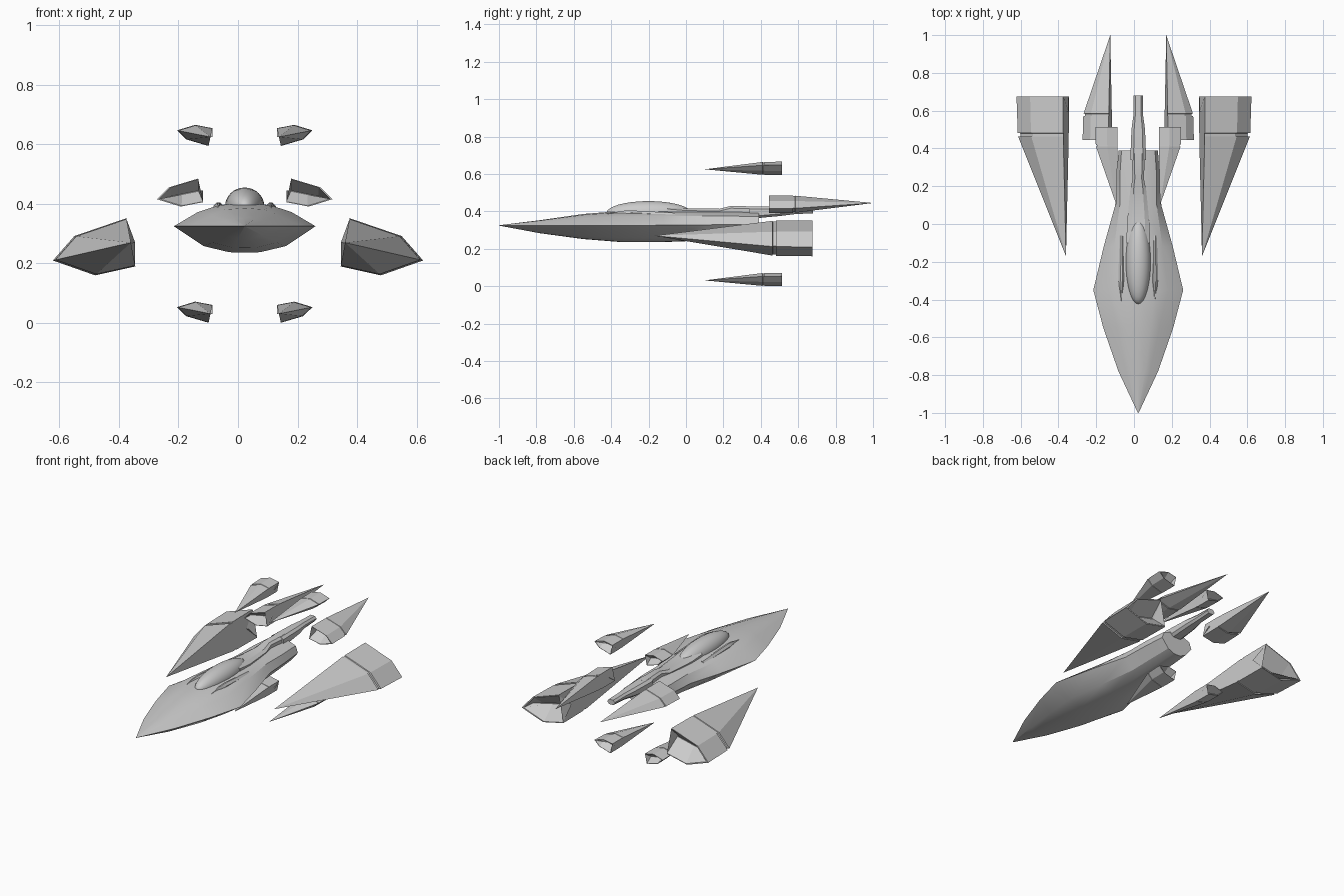
import bpy, bmesh, math

if "Cube" in bpy.data.objects:
    bpy.data.objects.remove(bpy.data.objects["Cube"])

CX = 0.0225  # centre line of the hull


def finish(bm, name, angle=25):
    bmesh.ops.remove_doubles(bm, verts=bm.verts, dist=0.0005)
    bmesh.ops.recalc_face_normals(bm, faces=bm.faces)
    me = bpy.data.meshes.new(name)
    bm.to_mesh(me)
    bm.free()
    ob = bpy.data.objects.new(name, me)
    bpy.context.collection.objects.link(ob)
    bpy.ops.object.select_all(action='DESELECT')
    ob.select_set(True)
    bpy.context.view_layer.objects.active = ob
    bpy.ops.object.shade_smooth_by_angle(angle=math.radians(angle))
    return ob


def loft(name, rings, cap_start=True, cap_end=True, angle=25):
    bm = bmesh.new()
    vs = [[bm.verts.new(p) for p in r] for r in rings]
    n = len(rings[0])
    for a, b in zip(vs, vs[1:]):
        for i in range(n):
            j = (i + 1) % n
            bm.faces.new((a[i], a[j], b[j], b[i]))
    if cap_start:
        bm.faces.new(vs[0])
    if cap_end:
        bm.faces.new(vs[-1])
    return finish(bm, name, angle)


def mirrored_ring(y, half, cx=CX):
    # half: (x, z) points from bottom to top, mirrored about cx
    right = [(cx + x, y, z) for x, z in half]
    left = [(cx - x, y, z) for x, z in reversed(half) if x > 1e-6]
    return right + left


# Main hull: y, half width, bottom z, edge z, top z, shoulder width factor
stations = [
    (-1.0, 0.002, 0.324, 0.325, 0.326, 0.60),
    (-0.78, 0.105, 0.283, 0.325, 0.353, 0.60),
    (-0.55, 0.185, 0.252, 0.325, 0.386, 0.60),
    (-0.35, 0.238, 0.236, 0.325, 0.402, 0.66),
    (-0.12, 0.183, 0.236, 0.326, 0.404, 0.70),
    (0.10, 0.122, 0.244, 0.328, 0.404, 0.80),
    (0.25, 0.115, 0.252, 0.330, 0.402, 0.85),
    (0.39, 0.104, 0.260, 0.332, 0.396, 0.85),
]
rings = []
for y, w, zb, ze, zt, s in stations:
    rings.append(mirrored_ring(y, [
        (0, zb), (0.22 * w, zb + 0.02 * (ze - zb)), (0.58 * w, zb + 0.25 * (ze - zb)),
        (w, ze), (s * w, ze + 0.62 * (zt - ze)), (0.36 * w, ze + 0.92 * (zt - ze)), (0, zt)]))
loft("hull", rings)

# Dorsal spine narrowing behind the canopy
loft("dorsal_spine", [mirrored_ring(y, [(w, 0.38), (w, z - 0.012), (0.6 * w, z)]) for y, w, z in (
    (-0.10, 0.062, 0.425), (0.0, 0.060, 0.416), (0.18, 0.042, 0.414),
    (0.24, 0.030, 0.429), (0.39, 0.036, 0.426))])

# Tail boom
loft("tail_boom", [mirrored_ring(y, [(0.6 * w, zb), (w, zb + 0.012), (w, zt - 0.012), (0.6 * w, zt)])
                   for y, w, zb, zt in ((0.34, 0.042, 0.36, 0.426), (0.50, 0.036, 0.375, 0.425),
                                        (0.58, 0.025, 0.385, 0.422), (0.68, 0.024, 0.39, 0.420))])

# Bubble canopy
bm = bmesh.new()
bmesh.ops.create_uvsphere(bm, u_segments=32, v_segments=16, radius=1)
for v in bm.verts:
    x, y, z = v.co
    v.co = (CX + 0.066 * x, -0.20 + 0.225 * y, 0.392 + 0.063 * z)
finish(bm, "canopy", 40)

# Slim rails with pointed fronts on either side of the canopy
for side, label in ((-1, "left"), (1, "right")):
    cx = CX + side * 0.088
    loft(label + "_rail", [mirrored_ring(y, [(w, 0.355), (w, z - 0.012), (0.3 * w, z)], cx)
                           for y, w, z in ((-0.43, 0.002, 0.385), (-0.34, 0.012, 0.403),
                                           (-0.29, 0.017, 0.405), (-0.06, 0.012, 0.392))])

# Pod: pointed five-sided cone, groove, block and V-shaped hollow end
SECTION = [(0.015, 0.082), (0.19, 0.022), (0.262, -0.06), (0.12, -0.11), (-0.015, -0.08)]
STEPS = [(0, 0.002), (0.632, 0.965), (0.634, 0.92), (0.650, 0.92), (0.652, 0.975),
         (0.845, 1.0), (0.845, 0.95)]


def pod(name, side, centre, tip, scale):
    (tx, ty, tz), (sx, sy, sz) = tip, scale

    def place(x, t, z):
        return (centre + side * (tx + sx * x), ty + sy * t, tz + sz * z)
    r = [[place(x * s, t, z * s) for x, z in SECTION] for t, s in STEPS]
    # hollow end collapses onto the sloping middle line
    r.append([place(x * 0.93, 0.765, -0.23 * x * 0.93 + 0.002 * (1 if z > 0 else -1))
              for x, z in SECTION])
    loft(name, r, angle=10)


for side, label in ((-1, "left"), (1, "right")):
    pod(label + "_wing_pod", side, 0, (0.36, -0.17, 0.27), (1, 1, 1))
    pod(label + "_tail_pod", side, CX, (0.148, 1.0, 0.445), (0.56, -0.657, 0.49))
    pod(label + "_upper_pod", side, CX, (0.115, 0.10, 0.625), (0.43, 0.49, -0.37))
    pod(label + "_lower_pod", side, CX, (0.115, 0.10, 0.031), (0.43, 0.49, -0.37))
